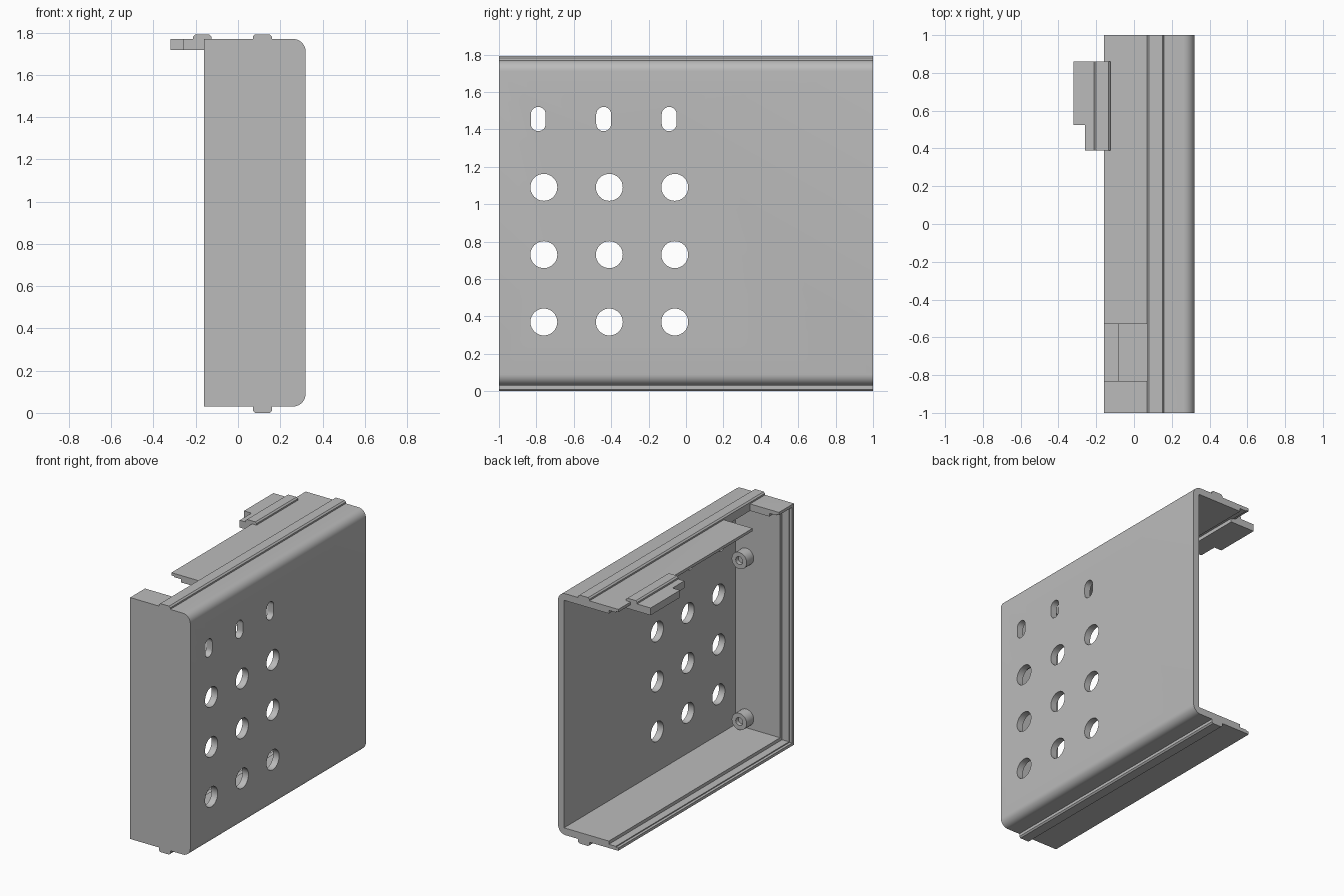
import bpy, bmesh, math
from mathutils import Matrix, Vector

cube = bpy.data.objects.get("Cube")
if cube:
    bpy.data.objects.remove(cube, do_unlink=True)

grey = bpy.data.materials.new("plain grey plastic")
grey.use_nodes = True
colour = (0.5, 0.5, 0.5, 1)
grey.diffuse_color = colour
grey.node_tree.nodes["Principled BSDF"].inputs["Base Color"].default_value = colour


def finish(name, bm):
    bmesh.ops.recalc_face_normals(bm, faces=bm.faces)
    mesh = bpy.data.meshes.new(name)
    bm.to_mesh(mesh)
    bm.free()
    mesh.materials.append(grey)
    obj = bpy.data.objects.new(name, mesh)
    bpy.context.collection.objects.link(obj)
    return obj


def prism(name, points, direction):
    """Extrude a closed outline of 3D points along a direction."""
    bm = bmesh.new()
    face = bm.faces.new([bm.verts.new(p) for p in points])
    grown = bmesh.ops.extrude_face_region(bm, geom=[face])
    moved = [v for v in grown["geom"] if isinstance(v, bmesh.types.BMVert)]
    bmesh.ops.translate(bm, verts=moved, vec=Vector(direction))
    return finish(name, bm)


def box(name, x, y, z):
    outline = [(x[0], y[0], z[0]), (x[1], y[0], z[0]), (x[1], y[0], z[1]), (x[0], y[0], z[1])]
    return prism(name, outline, (0, y[1] - y[0], 0))


def cut(target, cutters):
    for cutter in cutters:
        mod = target.modifiers.new("cut", 'BOOLEAN')
        mod.operation, mod.solver, mod.object = 'DIFFERENCE', 'EXACT', cutter
    # Bake the cuts into the mesh, then drop the cutters
    graph = bpy.context.evaluated_depsgraph_get()
    baked = bpy.data.meshes.new_from_object(target.evaluated_get(graph))
    target.modifiers.clear()
    target.data = baked
    for cutter in cutters:
        bpy.data.objects.remove(cutter, do_unlink=True)


def smooth(obj):
    bpy.ops.object.select_all(action='DESELECT')
    obj.select_set(True)
    bpy.context.view_layer.objects.active = obj
    bpy.ops.object.shade_smooth_by_angle(angle=math.radians(30))


def arc(cx, cz, r, start, end, steps):
    return [(cx + r * math.cos(a), cz + r * math.sin(a))
            for a in (math.radians(start + (end - start) * i / steps) for i in range(steps + 1))]


# Tray: rounded outer block, open on its left edge and at the back
OPEN, SIDE, LOW, HIGH, R = -0.16, 0.32, 0.03, 1.77, 0.06
outline = [(OPEN, LOW)] + arc(SIDE - R, LOW + R, R, -90, 0, 8)
outline += arc(SIDE - R, HIGH - R, R, 0, 90, 8) + [(OPEN, HIGH)]
tray = prism("tray", [(x, -1, z) for x, z in outline], (0, 2, 0))


def cavity(name, x, wall):
    return box(name, (-0.3, x), (-1 + wall, 1.1), (LOW + wall, HIGH - wall))


cutters = [
    cavity("cavity", 0.272, 0.05),
    cavity("lip_step", -0.085, 0.027),
    cavity("lip_edge", -0.14, 0.02),
    box("top_notch", (-0.3, 0.07), (-0.83, -0.53), (1.6, 1.9)),
]

# Vent holes: three columns of round holes, each with a slot above
for column in range(3):
    y = -0.76 + 0.35 * column
    for row in range(3):
        ring = arc(y, 0.37 + 0.36 * row, 0.072, 0, 360, 32)[:-1]
        cutters.append(prism("vent_hole", [(0.2, a, b) for a, b in ring], (0.2, 0, 0)))
    slot = arc(y - 0.03, 1.48, 0.04, 0, 180, 12) + arc(y - 0.03, 1.43, 0.04, 180, 360, 12)
    cutters.append(prism("vent_slot", [(0.2, a, b) for a, b in slot], (0.2, 0, 0)))
cut(tray, cutters)
smooth(tray)


# Guide rails: chamfered strips standing on the outside of a wall
def rail(name, x0, x1, y0, y1, base, side):
    c, h = 0.01, 0.021
    section = [(x0, -0.01), (x0, h - c), (x0 + c, h), (x1 - c, h), (x1, h - c), (x1, -0.01)]
    return prism(name, [(x, y0, base + side * z) for x, z in section], (0, y1 - y0, 0))


rail("top_rail", 0.07, 0.16, -1, 1, HIGH, 1)
rail("bottom_rail", 0.07, 0.16, -1, 1, LOW + -0.009, 1 * -1)

# Latch tab with a stepped front corner and its own raised strip
tab = [(-0.125, 0.39), (-0.26, 0.39), (-0.26, 0.525), (-0.32, 0.525), (-0.32, 0.86), (-0.125, 0.86)]
prism("latch_tab", [(x, y, 1.717) for x, y in tab], (0, 0, 0.0525))
rail("latch_strip", -0.212, -0.125, 0.39, 0.86, HIGH, 1)

# Hollow pegs on the inside of the front wall
for name, z in (("lower_peg", 0.155), ("upper_peg", 1.315)):
    peg = prism(name, [(a, -0.96, b) for a, b in arc(0.185, z, 0.06, 0, 360, 28)[:-1]], (0, 0.09, 0))
    bore = prism("bore", [(a, -0.9, b) for a, b in arc(0.185, z, 0.028, 0, 360, 20)[:-1]], (0, 0.1, 0))
    cut(peg, [bore])
    smooth(peg)
